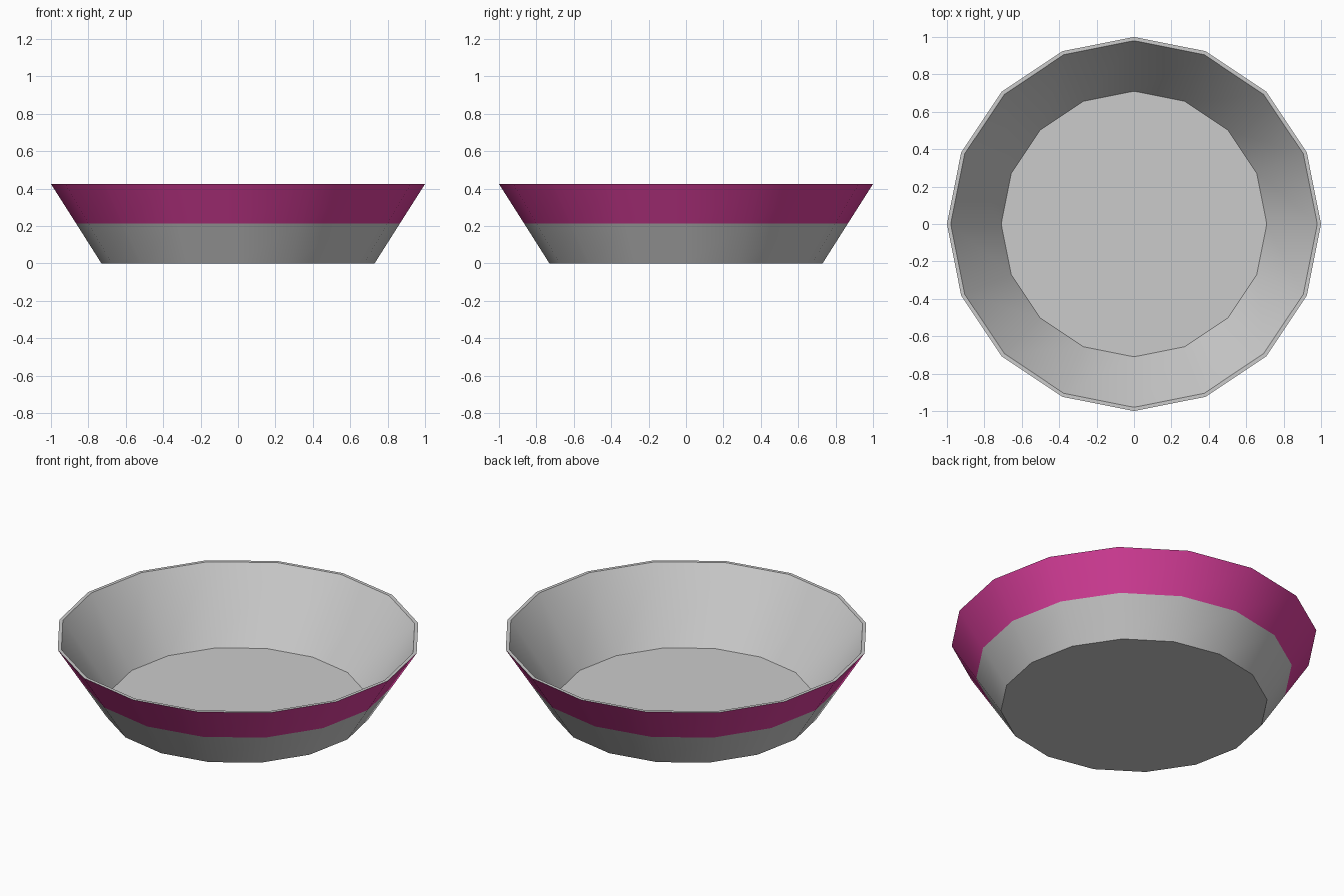
import bpy
import bmesh
from math import cos, sin, tau

if "Cube" in bpy.data.objects:
    bpy.data.objects.remove(bpy.data.objects["Cube"])

SIDES = 16


def lathe(name, strips, cap_first=False, cap_last=False, color=None):
    """Revolve one or more (radius, z) profiles into faceted rings."""
    bm = bmesh.new()
    rings = []
    for profile in strips:
        strip = [[bm.verts.new((r * cos(tau * j / SIDES), r * sin(tau * j / SIDES), z))
                  for j in range(SIDES)] for r, z in profile]
        for a, b in zip(strip, strip[1:]):
            for j in range(SIDES):
                k = (j + 1) % SIDES
                bm.faces.new((a[j], a[k], b[k], b[j]))
        rings += strip
    if cap_first:
        bm.faces.new(rings[0][::-1])
    if cap_last:
        bm.faces.new(rings[-1])
    mesh = bpy.data.meshes.new(name)
    bm.to_mesh(mesh)
    bm.free()
    obj = bpy.data.objects.new(name, mesh)
    bpy.context.collection.objects.link(obj)
    if color:
        mat = bpy.data.materials.new(name + "_color")
        mat.diffuse_color = color
        mat.use_nodes = True
        mat.node_tree.nodes["Principled BSDF"].inputs["Base Color"].default_value = mat.diffuse_color
        mesh.materials.append(mat)
    # smooth around the wall, crisp at the rim and base
    bpy.ops.object.select_all(action='DESELECT')
    obj.select_set(True)
    bpy.context.view_layer.objects.active = obj
    bpy.ops.object.shade_smooth_by_angle(angle=0.6)
    return obj


# Bowl: base and lower outer wall, then rim, inner wall and floor
lathe("bowl",
      [[(0.73, 0.0), (0.865, 0.213)],
       [(1.0, 0.425), (0.98, 0.425), (0.71, 0.03)]],
      cap_first=True, cap_last=True)

# Coloured band on the upper half of the outer wall
lathe("outer_band", [[(0.865, 0.213), (1.0, 0.425)]],
      color=(0.72, 0.05, 0.34, 1.0))
